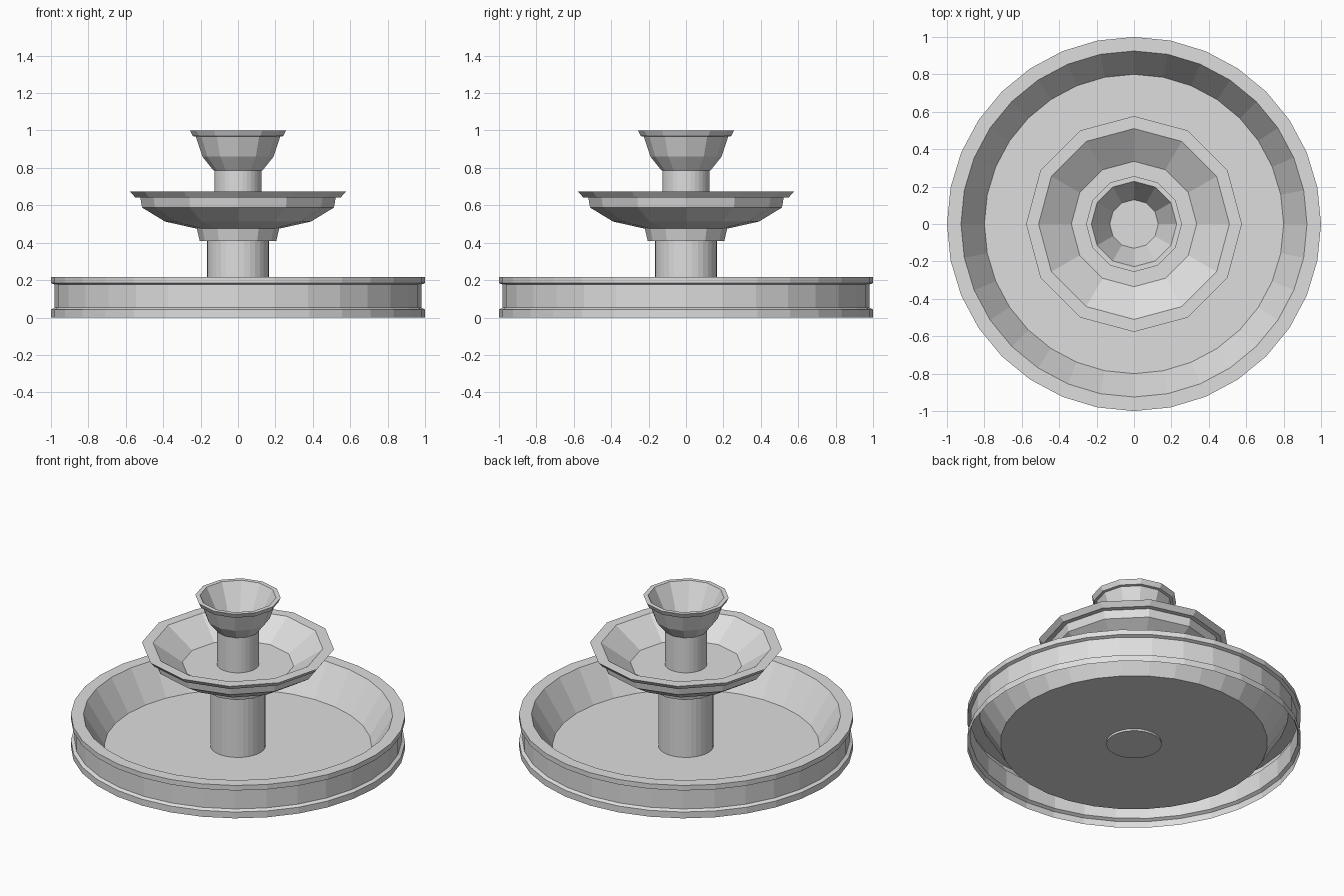
import bpy, bmesh
from math import cos, sin, tau

if "Cube" in bpy.data.objects:
    bpy.data.objects.remove(bpy.data.objects["Cube"])

# Single stone colour
stone = bpy.data.materials.new("grey_stone")
stone.use_nodes = True
colour = (0.73, 0.73, 0.73, 1)
stone.diffuse_color = colour
stone.node_tree.nodes["Principled BSDF"].inputs["Base Color"].default_value = colour


def lathe(name, profile, sides, closed_bottom=True):
    """Revolve (radius, height) points, from the upper cap outward and down."""
    bm = bmesh.new()
    angles = [tau * k / sides for k in range(sides)]
    rings = [[bm.verts.new((r * cos(a), r * sin(a), z)) for a in angles]
             for r, z in profile]
    bm.faces.new(rings[0])
    for inner, outer in zip(rings, rings[1:]):
        for k in range(sides):
            n = (k + 1) % sides
            bm.faces.new((inner[k], outer[k], outer[n], inner[n]))
    if closed_bottom:
        bm.faces.new(rings[-1][::-1])
    mesh = bpy.data.meshes.new(name)
    bm.to_mesh(mesh)
    bm.free()
    mesh.materials.append(stone)
    obj = bpy.data.objects.new(name, mesh)
    bpy.context.collection.objects.link(obj)
    return obj


# Wide basin: floor, sloped inner wall, rim, recessed outer wall, open underneath
lathe("basin", [(0.80, 0.013), (0.925, 0.217), (1, 0.217), (1, 0.184),
                (0.98, 0.176), (0.98, 0.053), (1, 0.042), (1, 0)],
      32, closed_bottom=False)

# Columns
lathe("lower_column", [(0.165, 0.42), (0.165, 0)], 32)
lathe("upper_column", [(0.126, 0.80), (0.126, 0.54)], 32)

# Middle bowl with collar beneath
lathe("middle_bowl", [(0.335, 0.553), (0.51, 0.673), (0.577, 0.673),
                      (0.55, 0.643), (0.522, 0.641), (0.513, 0.588),
                      (0.39, 0.513), (0.22, 0.475), (0.205, 0.41)], 12)

# Top bowl
lathe("top_bowl", [(0.13, 0.81), (0.228, 1), (0.256, 1), (0.242, 0.97),
                   (0.226, 0.967), (0.19, 0.86), (0.13, 0.785)], 12)
